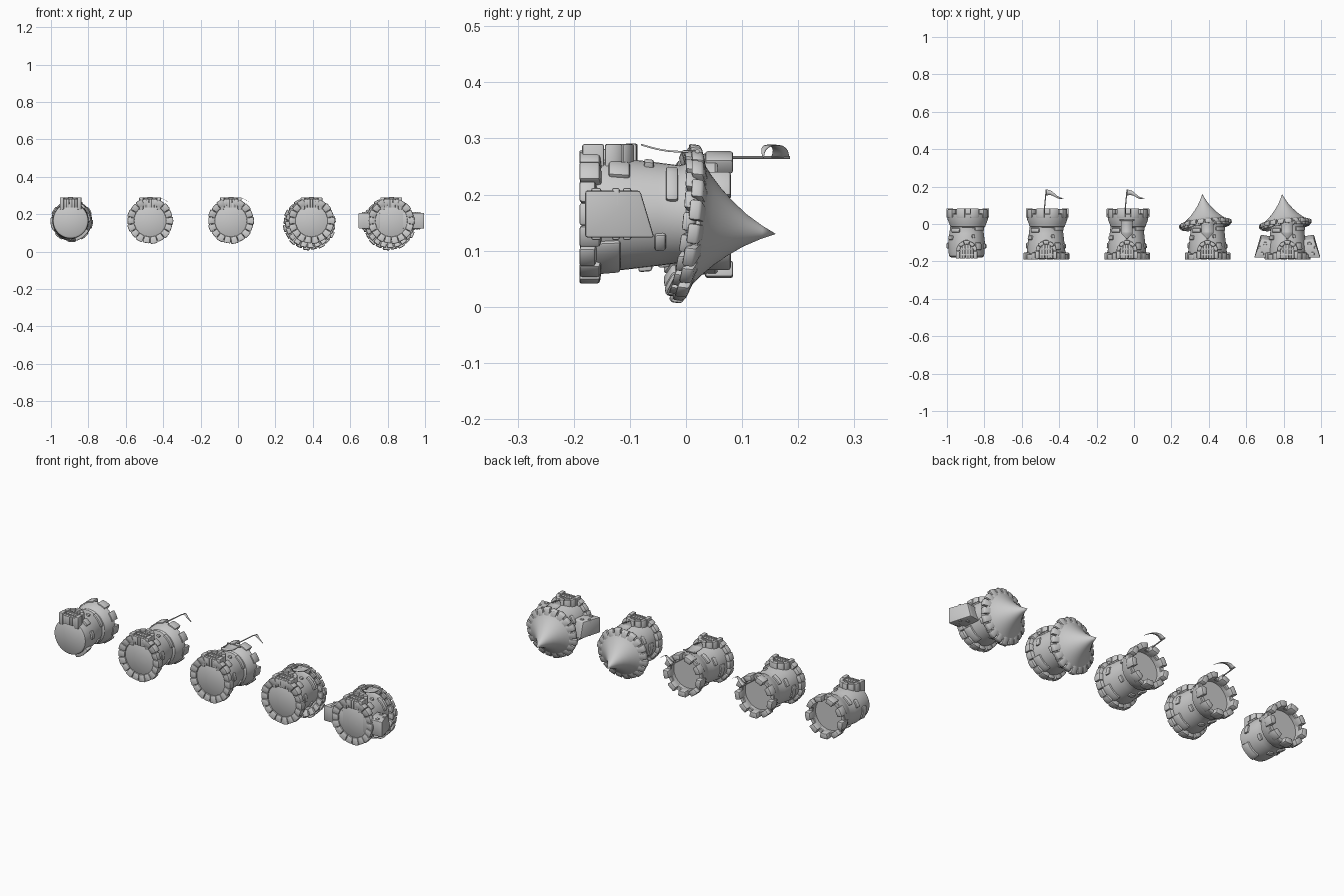
import bpy, bmesh
from math import sin, cos, pi, radians
from mathutils import Matrix, Vector

if "Cube" in bpy.data.objects:
    bpy.data.objects.remove(bpy.data.objects["Cube"])

# towers lie on their backs: local z (tower axis) -> world y, local front -y -> world +z
LAY = Matrix.Rotation(-pi / 2, 4, 'X')


def finish(bm, name, mat):
    bmesh.ops.recalc_face_normals(bm, faces=bm.faces[:])
    me = bpy.data.meshes.new(name)
    bm.to_mesh(me)
    bm.free()
    for p in me.polygons:
        p.use_smooth = True
    me.set_sharp_from_angle(angle=radians(35))
    ob = bpy.data.objects.new(name, me)
    ob.matrix_world = mat
    bpy.context.collection.objects.link(ob)
    return ob


def lathe(name, mat, profile, n=40):
    bm = bmesh.new()
    rings = []
    for r, z in profile:
        if r == 0:
            rings.append([bm.verts.new((0, 0, z))] * n)
        else:
            rings.append([bm.verts.new((r * cos(2 * pi * i / n), r * sin(2 * pi * i / n), z)) for i in range(n)])
    for a, b in zip(rings, rings[1:]):
        for i in range(n):
            j = (i + 1) % n
            quad = list(dict.fromkeys((a[i], a[j], b[j], b[i])))
            bm.faces.new(quad)
    return finish(bm, name, mat)


def block(bm, lo, hi, bevel=.005, warp=None, cuts=0):
    """Rounded box lo..hi, each vertex optionally passed through warp."""
    t = bmesh.new()
    bmesh.ops.create_cube(t, size=1)
    lo, hi = Vector(lo), Vector(hi)
    for v in t.verts:
        v.co = Vector((lo[k] + (hi[k] - lo[k]) * (v.co[k] + .5) for k in range(3)))
    if bevel:
        bmesh.ops.bevel(t, geom=t.edges[:], offset=bevel, segments=2, profile=.5, affect='EDGES')
    for c in range(cuts):
        x = lo.x + (hi.x - lo.x) * (c + 1) / (cuts + 1)
        bmesh.ops.bisect_plane(t, geom=t.verts[:] + t.edges[:] + t.faces[:], plane_co=(x, 0, 0), plane_no=(1, 0, 0))
    new = {v: bm.verts.new(warp(v.co) if warp else v.co) for v in t.verts}
    for f in t.faces:
        bm.faces.new([new[v] for v in f.verts])
    t.free()


def body_r(z):
    return .104 - .085 * max(0, min(z + .185, .185))


def ring_stone(bm, ang, width, r0, r1, z0, z1, follow=False, droop=0, bevel=.005):
    """Stone curved around the tower axis; ang 0 is the front, in degrees."""
    R = r1 + (.1 if follow else 0)
    half = radians(width) * R / 2

    def warp(c):
        a = radians(ang) + c.x / R
        r = c.y + (body_r(c.z) if follow else 0)
        return Vector((r * sin(a), -r * cos(a), c.z - droop * (c.y - r0)))
    block(bm, (-half, r0, z0), (half, r1, z1), bevel, warp, 3 if width > 25 else 1)


def door(M):
    # arch of stones
    bm = bmesh.new()
    zc, yf = -.145, -.125
    for s in (-1, 1):
        block(bm, (min(s * .036, s * .058), yf, -.185), (max(s * .036, s * .058), -.06, -.146), .004)
    for i in range(5):
        def warp(c, i=i):
            a = pi * (i + .5) / 5 + c.x / .056
            return Vector((c.z * cos(a), c.y, zc + c.z * sin(a)))
        k = .003 if i == 2 else 0
        block(bm, (-.017, yf - k * .3, .036), (.017, -.06, .056 + k), .004, warp, 1)
    finish(bm, "door_arch", M)
    # planks with two iron straps
    bm = bmesh.new()
    for i in range(5):
        x = -.036 + i * .0145
        h = zc + max(.012, (.04 ** 2 - (x + .007) ** 2) ** .5)
        block(bm, (x, -.116, -.184), (x + .0138, -.07, h), .002)
    for z in (-.168, -.138):
        block(bm, (-.036, -.12, z), (.036, -.11, z + .007), .001)
    finish(bm, "door_planks", M)


def wall_stones(M):
    bm = bmesh.new()
    for a, w, z0, z1, d in ((52, 46, -.036, -.014, .008), (122, 20, -.056, -.036, .008),
                            (38, 22, -.138, -.1, .009), (142, 48, -.162, -.117, .010),
                            (22, 10, -.075, -.057, .010), (-40, 34, -.045, -.022, .008),
                            (-62, 26, -.085, -.062, .008), (-100, 40, -.13, -.1, .009),
                            (-150, 30, -.05, -.028, .008), (185, 18, -.085, -.06, .008),
                            (80, 24, -.13, -.105, .008)):
        ring_stone(bm, a, w, -.02, d, z0, z1, True)
    finish(bm, "wall_stones", M)


def base_stones(M):
    bm = bmesh.new()
    n = 18
    for i in range(n):
        a = 360 * (i + .5) / n
        if 25 < a < 335:
            ring_stone(bm, a, 360 / n - .8, .085, .124 - .003 * (i % 2), -.185, -.148 - .008 * (i % 3 == 0), droop=.15)
    for a in (-18, 18):
        ring_stone(bm, a, 16, .085, .118, -.185, -.15)
    finish(bm, "base_stones", M)


def crown(M):
    # flared parapet with a sunken floor
    lathe("parapet", M, [(.084, -.022), (.094, -.014), (.098, 0), (.107, .022), (.109, .052),
                         (.106, .056), (.088, .056), (.085, .052), (.085, .03), (0, .03)])
    bm = bmesh.new()
    for i in range(9):
        ring_stone(bm, 40 * i + 20, 25, .084, .114, .034, .084 - .004 * (i % 2))
    finish(bm, "battlements", M)


def hat(M):
    axis = Vector((-.016, .017, .15))
    H = M @ Matrix.Translation((-.012, .018, .008)) @ axis.to_track_quat('Z', 'Y').to_matrix().to_4x4()
    lathe("pointed_roof", H, [(0, -.012), (.115, -.012), (.122, .004), (.108, .013), (.091, .027), (.07, .047),
                              (.049, .071), (.029, .098), (.012, .128), (0, .154)], 48)
    bm = bmesh.new()
    n = 20
    for i in range(n):
        ring_stone(bm, 360 * i / n, 15.5, .100, .142 - .004 * (i % 2), -.006, .016, droop=.35)
        ring_stone(bm, 360 * (i + .5) / n, 15, .098, .131, -.018, .004, droop=.35)
    finish(bm, "roof_tiles", H)


def strip(name, M, centre, n=12, t=.0015):
    """Cloth strip; centre(t) gives the two edge points."""
    bm = bmesh.new()
    rows = [[bm.verts.new(p) for p in centre(i / n)] for i in range(n + 1)]
    for a, b in zip(rows, rows[1:]):
        bm.faces.new((a[0], b[0], b[1], a[1]))
    ob = finish(bm, name, M)
    m = ob.modifiers.new("thickness", 'SOLIDIFY')
    m.thickness, m.offset = t, 0


def rod(name, M, p, q, r):
    p, q = Vector(p), Vector(q)
    bm = bmesh.new()
    bmesh.ops.create_cone(bm, cap_ends=True, segments=10, radius1=r, radius2=r, depth=(q - p).length)
    R = Matrix.Translation((p + q) / 2) @ (q - p).to_track_quat('Z', 'Y').to_matrix().to_4x4()
    finish(bm, name, M @ R)


def flag(M):
    rod("flag_pole", M, (-.014, -.101, .03), (.001, -.101, .185), .003)

    def edge(t):
        x, y = .001 + .092 * t, -.101 - .022 * sin(pi * t)
        z, h = .168 - .03 * t + .006 * sin(2 * pi * t), .015 * (1 - t) + .001
        return (x, y, z + h), (x, y, z - h)
    strip("pennant", M, edge, 16)


def banner(M):
    rod("banner_rod", M, (-.04, -.112, .02), (.04, -.112, .02), .004)

    def edge(t):
        w = .031 if t < .7 else .031 * (1 - (t - .7) / .32)
        y, z = -.113 + .006 * sin(pi * t) - .011 * t, .02 - .1 * t
        return (-w, y, z), (w, y, z)
    strip("hanging_banner", M, edge, 10, .003)


def side_wall(M):
    # sloping buttress walls on both sides
    for s in (-1, 1):
        bm = bmesh.new()

        def warp(c):
            k = (c.z + .18) / .105
            x = c.x - .035 * k * max(0, (c.x - .06) / .117)
            top = -.072 + .3 * c.y + .16 * (x - .12)
            return Vector((s * x, c.y, -.18 + (top + .18) * k))
        block(bm, (.06, -.042, -.18), (.177, .042, -.075), .005, warp, 3)
        finish(bm, "buttress_wall", M)
        bm = bmesh.new()
        for x, z, w, h in ((.135, -.16, .018, .018), (.118, -.105, .02, .015), (.15, -.125, .014, .014)):
            block(bm, (s * x - w / 2, -.047, z - h / 2), (s * x + w / 2, .046, z + h / 2), .004)
        finish(bm, "buttress_stones", M)


for i, cx in enumerate((-.895, -.47, -.038, .393, .82)):
    M = Matrix.Translation((cx, 0, .165)) @ LAY
    low = .096 if i == 0 else .104
    lathe("tower_body", M, [(0, -.178), (low - .012, -.178), (low - .003, -.172), (low, -.155), (.098, -.1),
                            (.092, -.05), (.087, -.012), (.09, 0), (.08, .025), (0, .025)])
    door(M)
    wall_stones(M)
    if i:
        base_stones(M)
    if i < 3:
        crown(M @ Matrix.Translation((.006, 0, 0)))
    else:
        hat(M)
    if i in (1, 2):
        flag(M)
    if i >= 2:
        banner(M)
    if i == 4:
        side_wall(M)
